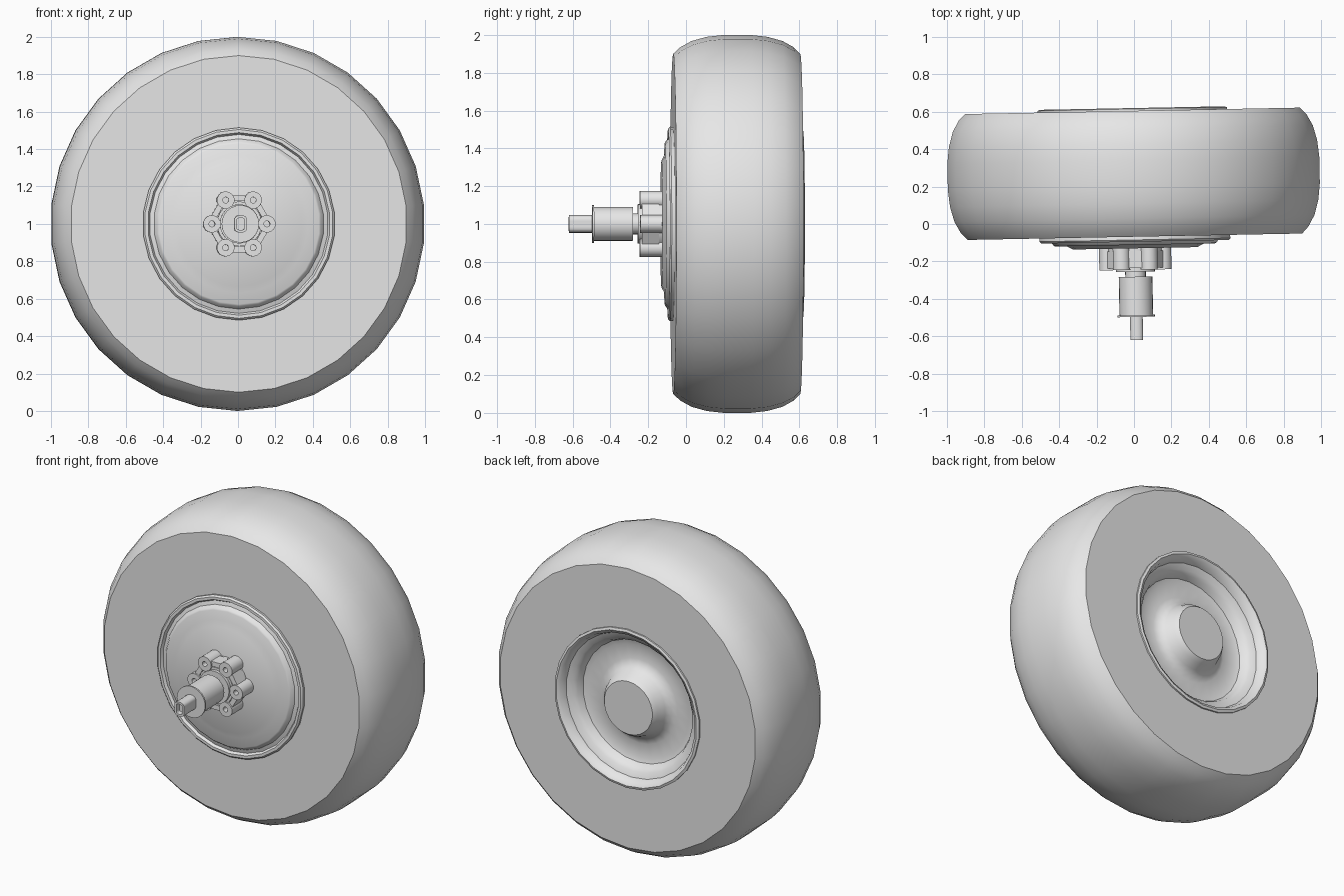
import bpy, bmesh
from math import radians, cos, sin, tau
from mathutils import Matrix

cube = bpy.data.objects.get("Cube")
if cube:
    bpy.data.objects.remove(cube, do_unlink=True)

grey = bpy.data.materials.new("plain_grey")
grey.use_nodes = True
grey.diffuse_color = (0.8, 0.8, 0.8, 1)
grey.node_tree.nodes["Principled BSDF"].inputs["Base Color"].default_value = (0.8, 0.8, 0.8, 1)

# The whole wheel is steered very slightly about its vertical axis
PLACE = Matrix.Translation((0.003, 0, 1)) @ Matrix.Rotation(radians(1.1), 4, 'Z')


def finish(name, bm, angle=32):
    bmesh.ops.remove_doubles(bm, verts=bm.verts, dist=0.0001)
    bmesh.ops.recalc_face_normals(bm, faces=bm.faces)
    bm.transform(PLACE)
    mesh = bpy.data.meshes.new(name)
    bm.to_mesh(mesh)
    bm.free()
    mesh.materials.append(grey)
    obj = bpy.data.objects.new(name, mesh)
    bpy.context.collection.objects.link(obj)
    bpy.ops.object.select_all(action='DESELECT')
    obj.select_set(True)
    bpy.context.view_layer.objects.active = obj
    bpy.ops.object.shade_smooth_by_angle(angle=radians(angle))
    return obj


def lathe(name, profile, sides, x=0, z=0, angle=32):
    """Turn a (radius, y) profile around the axle direction."""
    bm = bmesh.new()
    rings = []
    for r, y in profile:
        n = 1 if r == 0 else sides
        rings.append([bm.verts.new((x + r * sin(tau * i / sides), y, z + r * cos(tau * i / sides)))
                      for i in range(n)])
    for a, b in zip(rings, rings[1:]):
        for i in range(sides):
            j = (i + 1) % sides
            quad = [a[i % len(a)], a[j % len(a)], b[j % len(b)], b[i % len(b)]]
            bm.faces.new(list(dict.fromkeys(quad)))
    return finish(name, bm, angle)


# Tyre with flat side walls and a rounded tread
lathe("tyre", [(0.49, -0.068), (0.9, -0.068), (0.935, -0.03), (0.968, 0.03), (0.99, 0.11),
               (1.0, 0.2), (1.0, 0.34), (0.99, 0.43), (0.968, 0.51), (0.935, 0.57),
               (0.9, 0.605), (0.49, 0.605)], 30, angle=35)

# Wheel disc: shallow front steps
lathe("front_rim", [(0.51, -0.05), (0.515, -0.085), (0.505, -0.095), (0.488, -0.095),
                    (0.478, -0.078), (0.455, -0.085), (0.44, -0.106), (0.43, -0.112),
                    (0.37, -0.112), (0.335, -0.13), (0, -0.13)], 26)

# Wheel disc: dished back with a raised centre cap
lathe("back_rim", [(0.51, 0.59), (0.51, 0.615), (0.495, 0.62), (0.475, 0.608), (0.46, 0.565),
                   (0.425, 0.55), (0.405, 0.53), (0.39, 0.495), (0.36, 0.485), (0.27, 0.485),
                   (0.235, 0.497), (0.21, 0.525), (0.19, 0.575), (0.17, 0.6), (0, 0.6)], 26, angle=40)

# Hub body with six drilled bosses
lathe("hub_base", [(0.15, -0.12), (0.15, -0.145), (0, -0.145)], 24)
lathe("hub_body", [(0.12, -0.13), (0.12, -0.235), (0, -0.235)], 24)
lathe("hub_face", [(0.105, -0.22), (0.105, -0.255), (0, -0.255)], 24)
for k in range(6):
    a = tau * k / 6
    lathe(f"hub_boss_{k + 1}", [(0.047, -0.13), (0.047, -0.245), (0.016, -0.245),
                                (0.016, -0.2), (0, -0.2)], 14, 0.147 * cos(a), 0.147 * sin(a))

# Webs joining neighbouring bosses
bm = bmesh.new()
for k in range(6):
    mid = tau * (k + 0.5) / 6
    mat = (Matrix.Rotation(mid, 4, 'Y') @ Matrix.Translation((0.137, -0.19, 0))
           @ Matrix.Diagonal((0.03, 0.09, 0.11, 1)))
    bmesh.ops.create_cube(bm, size=1, matrix=mat)
finish("hub_webs", bm)

# Axle neck, sleeve and thin end flange
lathe("axle_neck", [(0.055, -0.24), (0.055, -0.3)], 20)
lathe("axle_sleeve", [(0, -0.282), (0.09, -0.282), (0.09, -0.49), (0, -0.49)], 24)
lathe("sleeve_flange", [(0, -0.487), (0.1, -0.487), (0.1, -0.497), (0, -0.497)], 24)

# Axle tip: round bar with two flats and a recessed end
bm = bmesh.new()
outline = [(max(-0.034, min(0.034, 0.047 * sin(tau * i / 20))), 0.047 * cos(tau * i / 20))
           for i in range(20)]
end = bm.faces.new([bm.verts.new((x, -0.49, z)) for x, z in outline])
extruded = bmesh.ops.extrude_face_region(bm, geom=[end])["geom"]
bmesh.ops.translate(bm, vec=(0, -0.13, 0), verts=[v for v in extruded if isinstance(v, bmesh.types.BMVert)])
tip = next(f for f in extruded if isinstance(f, bmesh.types.BMFace))
bmesh.ops.inset_region(bm, faces=[tip], thickness=0.014)
floor = bmesh.ops.extrude_face_region(bm, geom=[tip])["geom"]
bmesh.ops.translate(bm, vec=(0, 0.035, 0), verts=[v for v in floor if isinstance(v, bmesh.types.BMVert)])
if tip.is_valid:
    bmesh.ops.delete(bm, geom=[tip], context='FACES_ONLY')
finish("axle_tip", bm)
